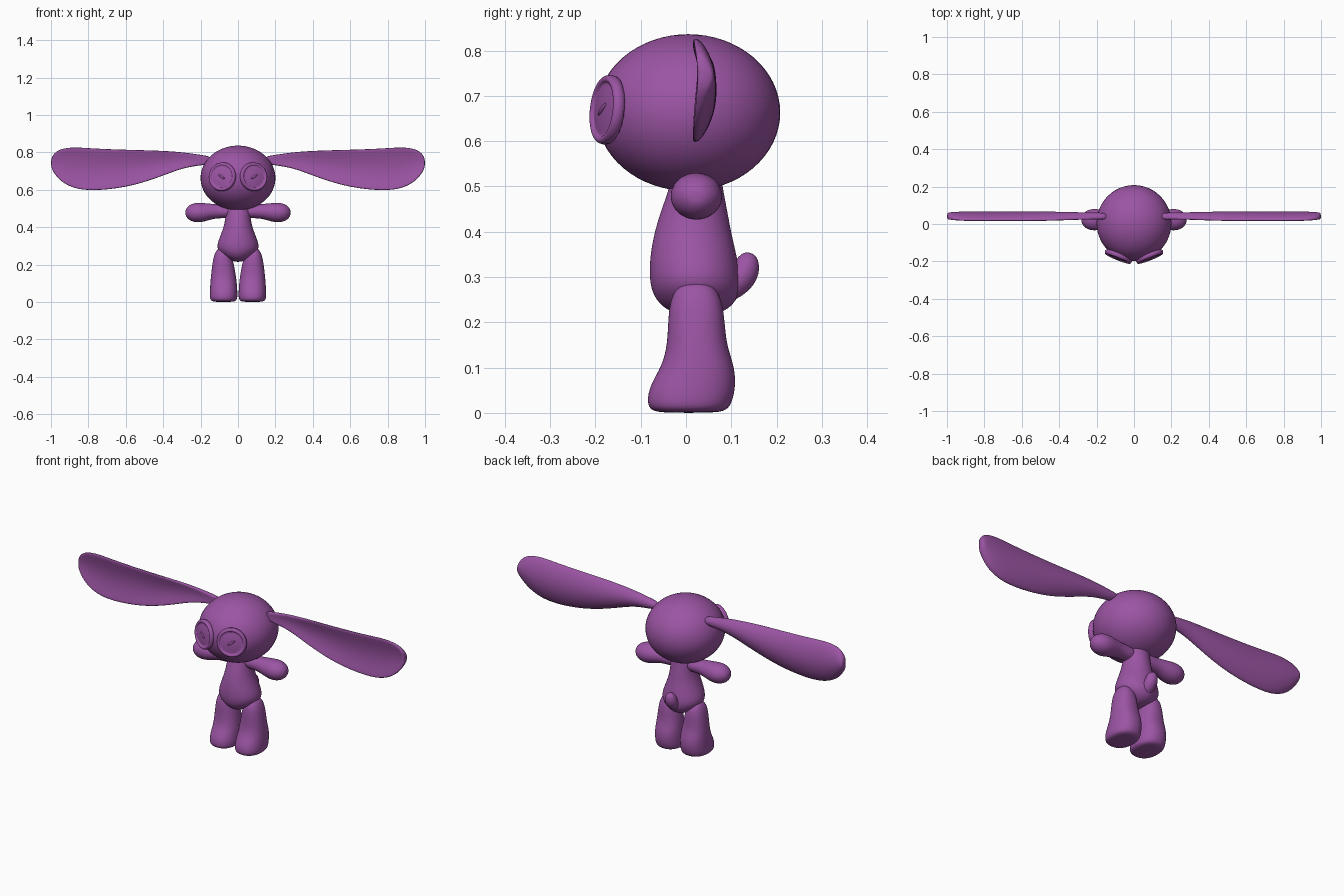
import bpy, bmesh, math
from mathutils import Matrix, Vector

cube = bpy.data.objects.get("Cube")
if cube:
    bpy.data.objects.remove(cube, do_unlink=True)

PURPLE = (0.33, 0.09, 0.37, 1.0)
purple = bpy.data.materials.new("soft purple")
purple.use_nodes = True
purple.diffuse_color = PURPLE
purple.node_tree.nodes["Principled BSDF"].inputs["Base Color"].default_value = PURPLE

SIDES = 24
ANGLES = [2 * math.pi * i / SIDES for i in range(SIDES)]


def finish(bm, name, subdivide=0):
    """Turn a bmesh into a smooth purple object."""
    bmesh.ops.recalc_face_normals(bm, faces=bm.faces[:])
    for face in bm.faces:
        face.smooth = True
    mesh = bpy.data.meshes.new(name)
    bm.to_mesh(mesh)
    bm.free()
    mesh.materials.append(purple)
    obj = bpy.data.objects.new(name, mesh)
    bpy.context.scene.collection.objects.link(obj)
    if subdivide:
        mod = obj.modifiers.new("smooth", 'SUBSURF')
        mod.levels = mod.render_levels = subdivide
    return obj


def skin(bm, rings):
    """Bridge closed rings of points and cap both ends."""
    loops = [[bm.verts.new(p) for p in ring] for ring in rings]
    for a, b in zip(loops, loops[1:]):
        for i in range(len(a)):
            j = (i + 1) % len(a)
            bm.faces.new((a[i], a[j], b[j], b[i]))
    bm.faces.new(loops[0])
    bm.faces.new(loops[-1])


def pair(name, build, subdivide=0):
    """Build a part on +x and its mirrored twin on -x."""
    for side, sign in (("left", 1), ("right", -1)):
        bm = bmesh.new()
        build(bm)
        bm.transform(Matrix.Diagonal((sign, 1, 1, 1)))
        finish(bm, side + "_" + name, subdivide)


def upright_ring(z, x, y, rx, ry, power=1.0):
    def soft(v):
        return math.copysign(abs(v) ** power, v)
    return [Vector((x + rx * soft(math.cos(t)), y + ry * soft(math.sin(t)), z)) for t in ANGLES]


# Head
bm = bmesh.new()
bmesh.ops.create_uvsphere(bm, u_segments=48, v_segments=32, radius=1)
bm.transform(Matrix.Translation((0, 0.005, 0.663)) @ Matrix.Diagonal((0.2, 0.203, 0.173, 1)))
finish(bm, "head")

# Pear-shaped torso: height, centre y, half width, half depth
TORSO = [
    (0.56, 0.023, 0.06, 0.05), (0.5, 0.023, 0.066, 0.058), (0.45, 0.018, 0.067, 0.073),
    (0.4, 0.015, 0.077, 0.085), (0.35, 0.016, 0.097, 0.096), (0.3, 0.02, 0.116, 0.102),
    (0.265, 0.022, 0.102, 0.098), (0.235, 0.024, 0.066, 0.08), (0.214, 0.024, 0.025, 0.04),
]
bm = bmesh.new()
skin(bm, [upright_ring(z, 0, y, rx, ry) for z, y, rx, ry in TORSO])
finish(bm, "torso", 2)

# Stubby tail curling upward: centre y, centre z, radius, lean
TAIL = [(0.07, 0.27, 0.03, 0.1), (0.1, 0.28, 0.034, 0.3), (0.125, 0.3, 0.033, 0.7),
        (0.136, 0.322, 0.031, 1.0), (0.142, 0.342, 0.022, 1.1), (0.146, 0.352, 0.009, 1.1)]
bm = bmesh.new()
skin(bm, [[Vector((r * math.cos(t), y - r * math.sin(t) * math.sin(a),
                   z + r * math.sin(t) * math.cos(a))) for t in ANGLES]
          for y, z, r, a in TAIL])
finish(bm, "tail", 2)

# Legs with chunky feet: height, centre x, centre y, half width, half depth
LEG = [
    (0.291, 0.082, 0.022, 0.014, 0.02), (0.28, 0.082, 0.022, 0.032, 0.04),
    (0.25, 0.081, 0.022, 0.048, 0.058), (0.2, 0.08, 0.023, 0.058, 0.063),
    (0.15, 0.078, 0.024, 0.066, 0.066), (0.105, 0.077, 0.027, 0.071, 0.08),
    (0.06, 0.077, 0.015, 0.074, 0.096), (0.025, 0.077, 0.008, 0.075, 0.095),
    (0.006, 0.077, 0.006, 0.069, 0.086), (0.0, 0.077, 0.006, 0.045, 0.06),
]


def build_leg(bm):
    skin(bm, [upright_ring(*row, power=0.88) for row in LEG])


pair("leg", build_leg, 2)

# Arms ending in round hands: x, centre z, radius
ARM = [(0.02, 0.485, 0.036), (0.08, 0.484, 0.036), (0.13, 0.485, 0.039), (0.18, 0.479, 0.05),
       (0.22, 0.478, 0.054), (0.255, 0.478, 0.045), (0.276, 0.478, 0.025), (0.281, 0.478, 0.01)]


def build_arm(bm):
    skin(bm, [[Vector((x, 0.023 + 1.1 * r * math.cos(t), z + r * math.sin(t))) for t in ANGLES]
              for x, z, r in ARM])


pair("arm", build_arm, 2)

# Long dished ears: x, top z, bottom z, scoop and thickness share
EAR = [
    (0.14, 0.778, 0.74, 0.2), (0.2, 0.787, 0.73, 0.3), (0.29, 0.801, 0.718, 0.5),
    (0.4, 0.809, 0.675, 0.8), (0.52, 0.813, 0.633, 1), (0.64, 0.816, 0.606, 1),
    (0.78, 0.822, 0.593, 1), (0.88, 0.83, 0.605, 1), (0.95, 0.82, 0.645, 0.8),
    (0.985, 0.795, 0.69, 0.5), (1.0, 0.765, 0.72, 0.2),
]


def build_ear(bm):
    rings = []
    for x, top, bottom, share in EAR:
        mid, half = (top + bottom) / 2, (top - bottom) / 2
        ring = []
        for t in ANGLES:
            u, v = math.cos(t), math.sin(t)
            bend = 0.02 + 0.03 * share * (1 - u * u) + 0.02 * (1 - share)
            thick = math.copysign(abs(v) ** 0.7, v) * 0.018
            ring.append(Vector((x, bend + thick, mid + half * u)))
        rings.append(ring)
    skin(bm, rings)


pair("ear", build_ear, 2)

# Button eyes: radius and height of a turned profile with a raised rim
EYE = [(0.078, -0.03), (0.079, -0.004), (0.075, 0.005), (0.068, 0.008), (0.062, 0.005),
       (0.06, 0.0), (0.055, 0.001), (0.03, 0.005), (0.006, 0.006)]


def build_eye(bm):
    skin(bm, [[Vector((r * math.cos(t), r * math.sin(t), h)) for t in ANGLES] for r, h in EYE])
    # Small slanted pinch in the middle
    bmesh.ops.create_uvsphere(
        bm, u_segments=16, v_segments=10, radius=1,
        matrix=Matrix.Translation((0, 0, 0.005)) @ Matrix.Rotation(0.6, 4, 'Z')
        @ Matrix.Diagonal((0.024, 0.006, 0.006, 1)))
    bm.transform(Matrix.Translation((0.086, -0.18, 0.67))
                 @ Matrix.Rotation(math.radians(22), 4, 'Z')
                 @ Matrix.Rotation(math.radians(84), 4, 'X'))


pair("eye", build_eye, 1)
